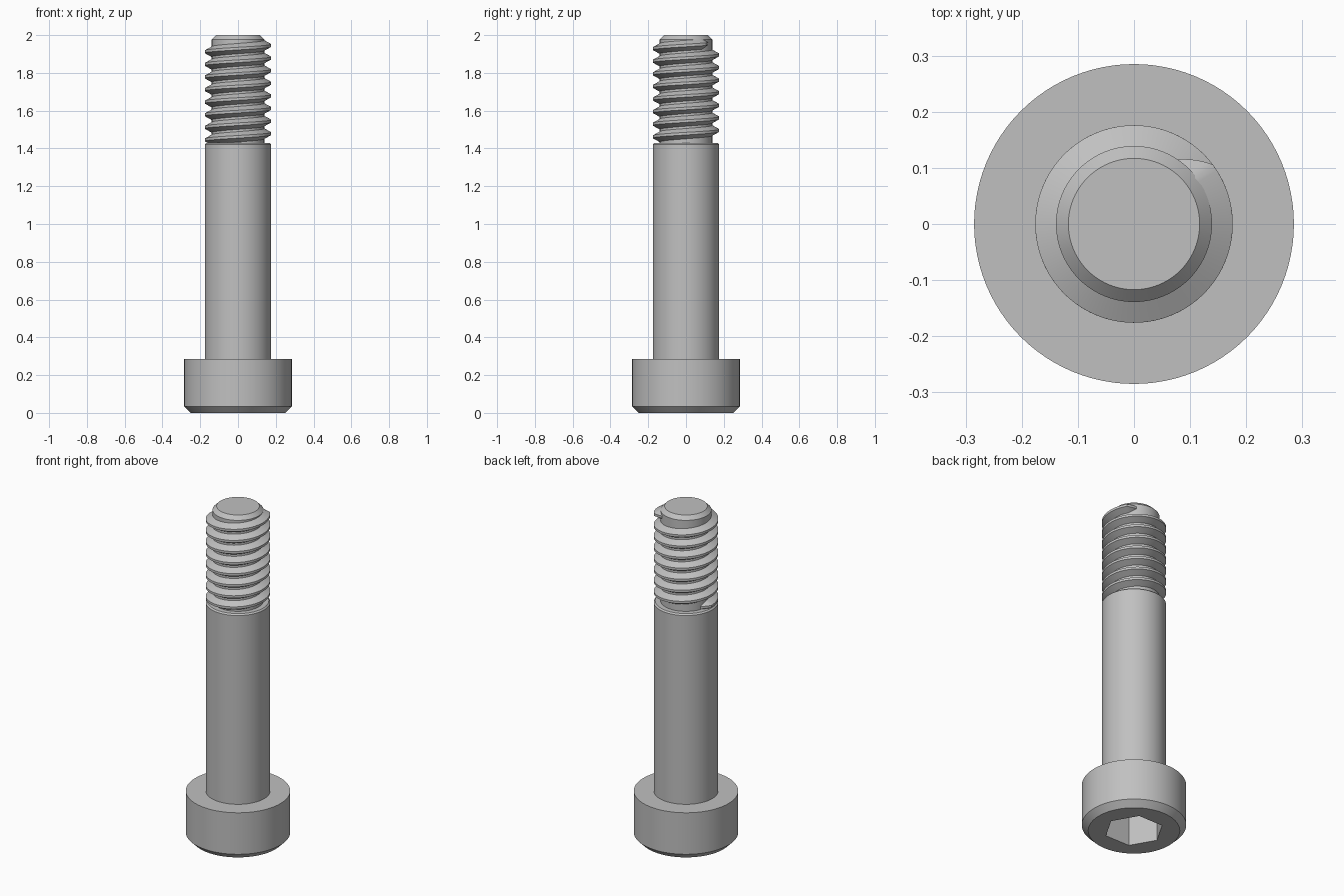
import bpy, bmesh
from math import sin, cos, pi, radians

SEGMENTS = 96

default = bpy.data.objects.get("Cube")
if default:
    bpy.data.objects.remove(default, do_unlink=True)

steel = bpy.data.materials.new("grey steel")
steel.use_nodes = True
color = (0.53, 0.53, 0.53, 1)
steel.diffuse_color = color
steel.node_tree.nodes["Principled BSDF"].inputs["Base Color"].default_value = color


def finish(bm, name):
    """Turn a bmesh into a smooth-shaded object with sharp edges kept."""
    bmesh.ops.recalc_face_normals(bm, faces=bm.faces)
    mesh = bpy.data.meshes.new(name)
    bm.to_mesh(mesh)
    bm.free()
    mesh.materials.append(steel)
    obj = bpy.data.objects.new(name, mesh)
    bpy.context.collection.objects.link(obj)
    bpy.ops.object.select_all(action='DESELECT')
    obj.select_set(True)
    bpy.context.view_layer.objects.active = obj
    bpy.ops.object.shade_smooth_by_angle(angle=radians(25))
    return obj


def bridge(bm, a, b, closed=True):
    """Join two point rows with quads."""
    n = len(a)
    for i in range(n if closed else n - 1):
        j = (i + 1) % n
        bm.faces.new((a[i], a[j], b[j], b[i]))


def ring(bm, radius, z, hexagon=False):
    """A round ring, or a hexagonal one with corners on the x axis."""
    row = []
    for i in range(SEGMENTS):
        t = 2 * pi * i / SEGMENTS
        r = radius
        if hexagon:
            r *= cos(pi / 6) / cos(t % (pi / 3) - pi / 6)
        row.append(bm.verts.new((r * cos(t), r * sin(t), z)))
    return row


# Bolt body: hex socket, chamfered head, shoulder, threaded core
CORE = 0.139
bm = bmesh.new()
rows = [ring(bm, 0.163, 0.19, True), ring(bm, 0.163, 0, True)]
profile = [(0.25, 0), (0.285, 0.035), (0.285, 0.285), (0.176, 0.285),
           (0.176, 1.422), (0.168, 1.43), (CORE, 1.43), (CORE, 1.978), (0.117, 2)]
rows += [ring(bm, r, z) for r, z in profile]
for low, high in zip(rows, rows[1:]):
    bridge(bm, low, high)
bm.faces.new(rows[0])
bm.faces.new(rows[-1])
finish(bm, "bolt_body")

# Right-handed screw thread, running out to the core at both ends
PITCH, CREST, INNER = 0.0667, 0.176, 0.134
START, END, FADE, STEP = 158, 2937, 20, 4
bm = bmesh.new()
sections = []
steps = round((END - START) / STEP)
for i in range(steps + 1):
    a = START + (END - START) * i / steps
    z = 1.445 + PITCH * (a - 180) / 360
    full = min(1, (a - START) / FADE, (END - a) / FADE)
    crest = CORE - 0.002 + (CREST - CORE + 0.002) * full
    crest_half = 0.007
    root_half = crest_half + (crest - INNER) * 0.55
    t = radians(a)
    section = [(INNER, -root_half), (crest, -crest_half),
               (crest, crest_half), (INNER, root_half)]
    sections.append([bm.verts.new((r * cos(t), r * sin(t), z + dz)) for r, dz in section])
for a, b in zip(sections, sections[1:]):
    bridge(bm, a, b)
bm.faces.new(sections[0])
bm.faces.new(sections[-1])
finish(bm, "screw_thread")
